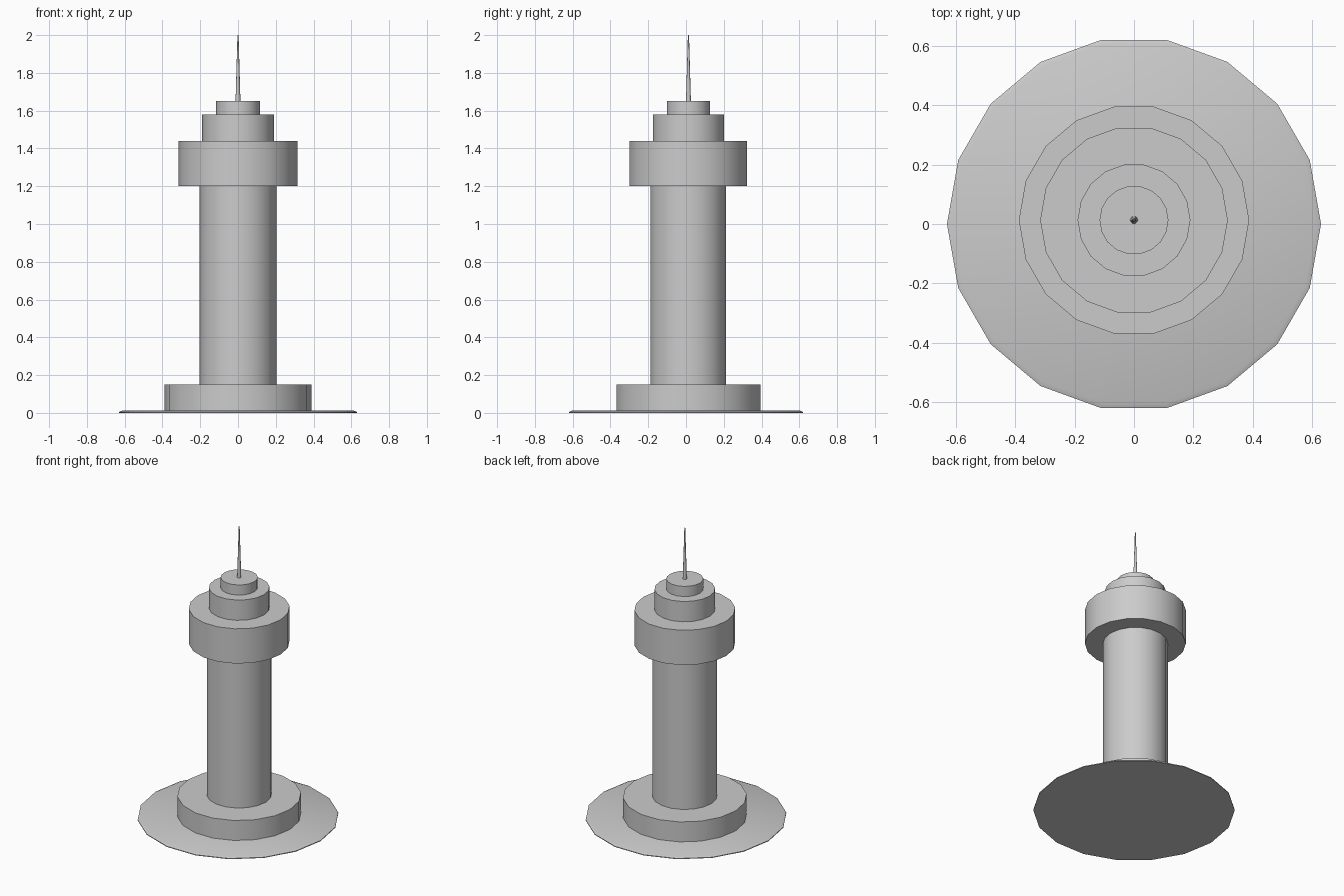
import bpy
import bmesh
from math import cos, sin, tau, radians

if "Cube" in bpy.data.objects:
    bpy.data.objects.remove(bpy.data.objects["Cube"])


def lathe(name, profile, y=0.0, sides=18):
    """Closed turned solid from (radius, z) points, bottom to top."""
    bm = bmesh.new()
    rings = [[bm.verts.new((r * cos(tau * i / sides), y + r * sin(tau * i / sides), z))
              for i in range(sides)] for r, z in profile]
    bm.faces.new(rings[0][::-1])
    bm.faces.new(rings[-1])
    for a, b in zip(rings, rings[1:]):
        for i in range(sides):
            j = (i + 1) % sides
            bm.faces.new((a[i], a[j], b[j], b[i]))
    mesh = bpy.data.meshes.new(name)
    bm.to_mesh(mesh)
    bm.free()
    ob = bpy.data.objects.new(name, mesh)
    bpy.context.collection.objects.link(ob)
    bpy.ops.object.select_all(action='DESELECT')
    ob.select_set(True)
    bpy.context.view_layer.objects.active = ob
    bpy.ops.object.shade_smooth_by_angle(angle=radians(30))
    return ob


TOWER_Y = 0.013

# Thin ground slab with a bevelled rim
lathe("ground_slab", [(0.63, 0), (0.63, 0.005), (0.613, 0.012)])

# Stacked drums of the tower: name, radius, bottom, top
for name, r, z0, z1 in [
    ("plinth", 0.388, 0.012, 0.15),
    ("shaft", 0.203, 0.15, 1.20),
    ("observation_deck", 0.316, 1.20, 1.44),
    ("upper_drum", 0.19, 1.44, 1.58),
    ("roof_drum", 0.116, 1.58, 1.65),
]:
    lathe(name, [(r, z0), (r, z1)], TOWER_Y)

# Tapered antenna
lathe("antenna", [(0.013, 1.65), (0.003, 2.0)], TOWER_Y, 12)
